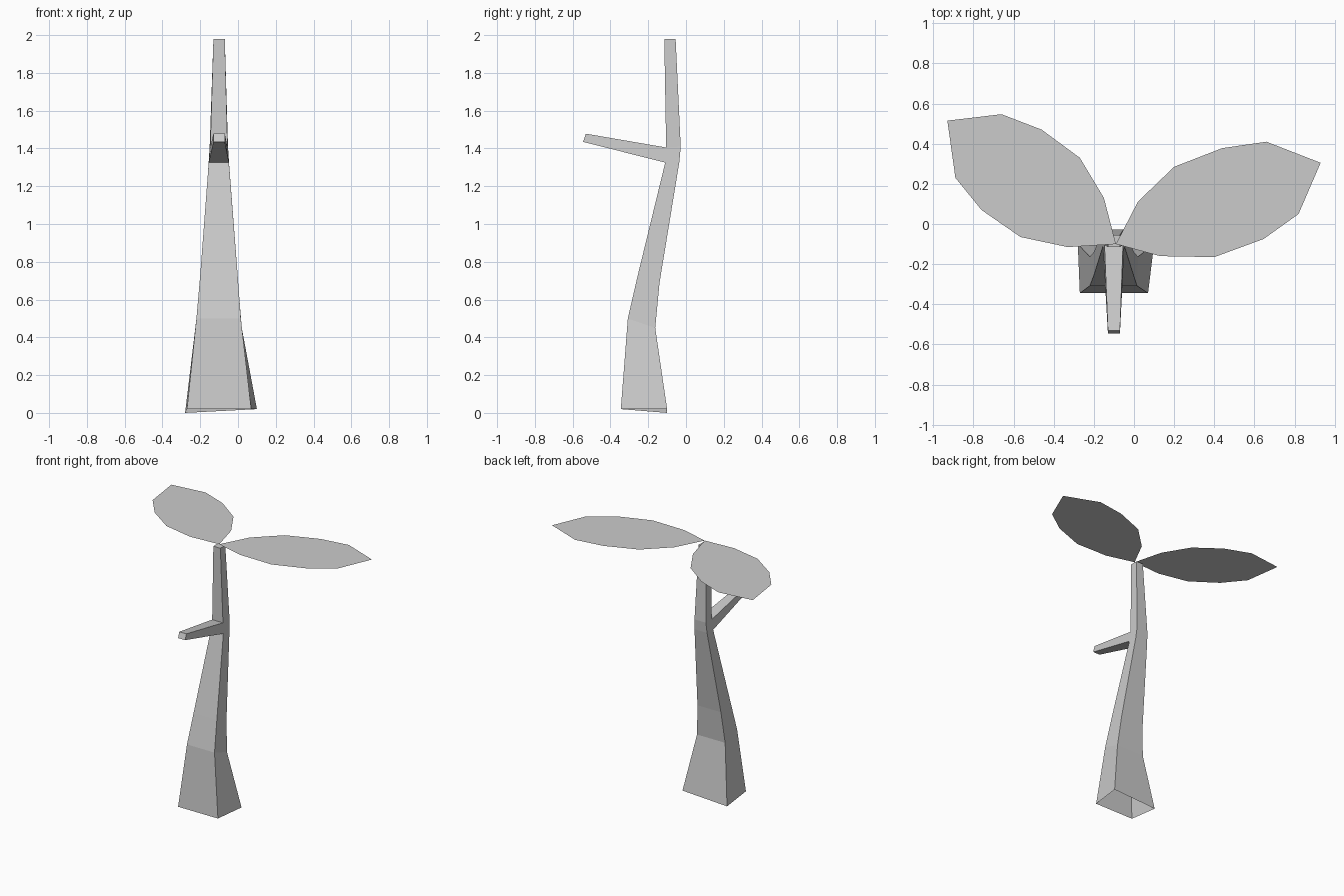
import bpy

if "Cube" in bpy.data.objects:
    bpy.data.objects.remove(bpy.data.objects["Cube"])


def make_object(name, verts, faces):
    mesh = bpy.data.meshes.new(name)
    mesh.from_pydata(verts, [], faces)
    mesh.update()
    obj = bpy.data.objects.new(name, mesh)
    bpy.context.collection.objects.link(obj)
    return obj


def ring(front, back):
    """Four corners, counter-clockwise from above: front pair, back pair."""
    (fl, fr, fy, fz), (bl, br, by, bz) = front, back
    return [(fl, fy, fz), (fr, fy, fz), (br, by, bz), (bl, by, bz)]


# Trunk: four-sided rings, each given as (left x, right x, y, z) front and back
rings = [
    ring((-0.27, 0.07, -0.345, 0.02), (-0.28, 0.10, -0.10, 0.01)),
    ring((-0.22, 0.015, -0.308, 0.50), (-0.22, 0.02, -0.163, 0.45)),
    ring((-0.20, -0.002, -0.255, 0.73), (-0.20, 0.00, -0.14, 0.69)),
    ring((-0.155, -0.048, -0.11, 1.325), (-0.155, -0.048, -0.035, 1.33)),
    ring((-0.147, -0.055, -0.105, 1.405), (-0.15, -0.053, -0.028, 1.41)),
    ring((-0.13, -0.07, -0.115, 1.98), (-0.13, -0.07, -0.055, 1.98)),
]
rings[0][2] = (0.10, -0.10, 0.02)
rings[0][3] = (-0.28, -0.10, 0.0)
verts = [v for r in rings for v in r]
faces = []
for level in range(len(rings) - 1):
    for k in range(4):
        if level == 3 and k == 0:
            continue  # opening where the branch grows out
        a, b = level * 4 + k, level * 4 + (k + 1) % 4
        faces.append((a, b, b + 4, a + 4))
faces.append((20, 21, 22, 23))

# Branch stub: extruded forward from the opening in the trunk, with an end cap
base = (12, 13, 17, 16)
tip = [len(verts) + k for k in range(4)]
verts += [(-0.13, -0.545, 1.435), (-0.07, -0.545, 1.435),
          (-0.07, -0.53, 1.478), (-0.13, -0.53, 1.478)]
for k in range(4):
    n = (k + 1) % 4
    faces.append((base[k], base[n], tip[n], tip[k]))
faces.append(tuple(tip))
make_object("trunk_with_branch", verts, faces)

# Leaves: flat single-sided outlines facing up
right_outline = [(-0.09, -0.10), (0.13, -0.16), (0.40, -0.165), (0.645, -0.075),
                 (0.82, 0.05), (0.93, 0.305), (0.66, 0.41), (0.44, 0.378),
                 (0.20, 0.285), (0.02, 0.112)]
left_outline = [(-0.09, -0.10), (-0.15, 0.13), (-0.27, 0.33), (-0.46, 0.47),
                (-0.66, 0.547), (-0.93, 0.515), (-0.89, 0.23), (-0.76, 0.07),
                (-0.565, -0.065), (-0.33, -0.115)]
for name, outline in (("right_leaf", right_outline), ("left_leaf", left_outline)):
    make_object(name, [(x, y, 2.0) for x, y in outline], [tuple(range(len(outline)))])
